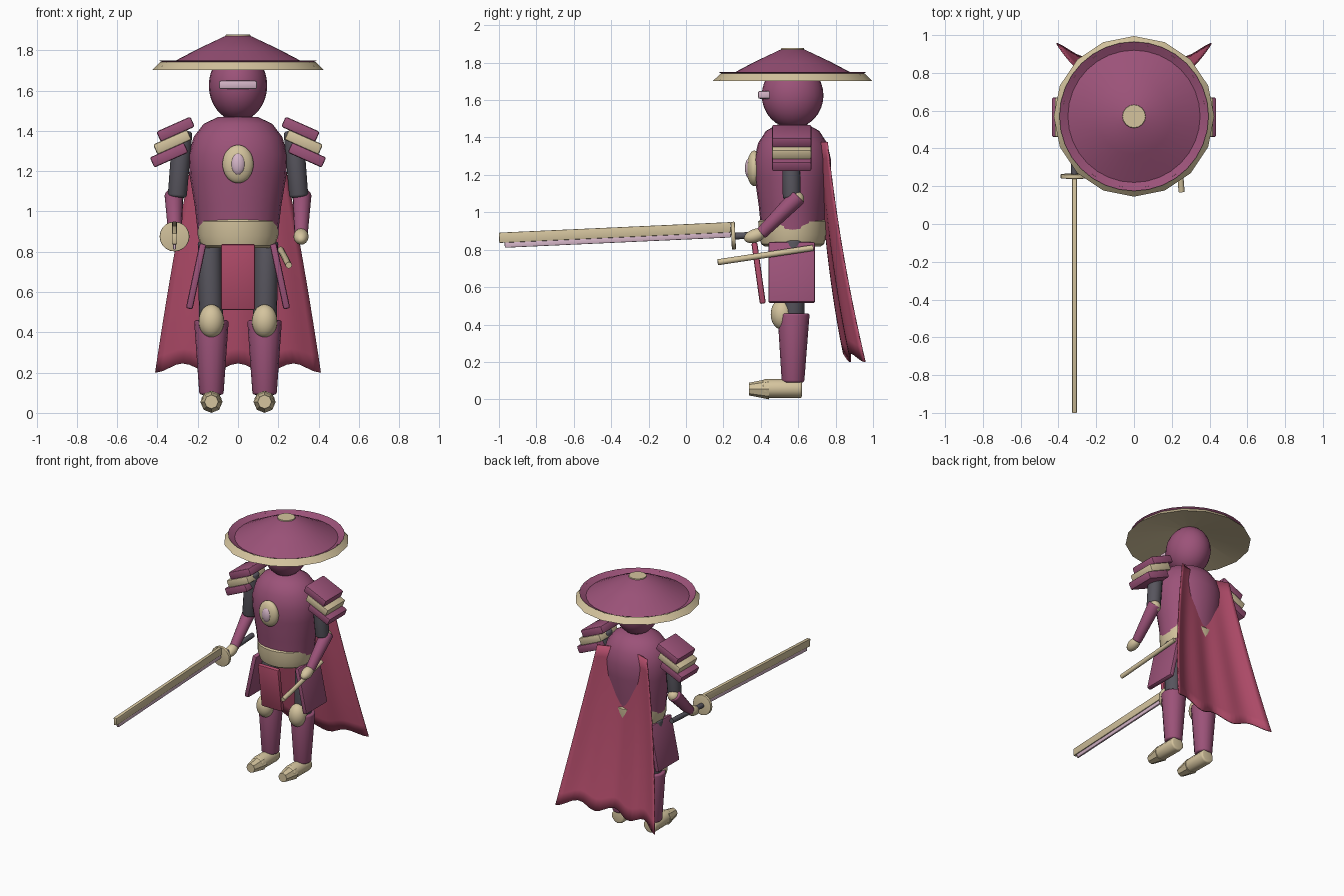
import bpy, bmesh, math
from mathutils import Vector, Matrix

if "Cube" in bpy.data.objects:
    bpy.data.objects.remove(bpy.data.objects["Cube"])


def paint(name, rgb):
    m = bpy.data.materials.new(name)
    m.use_nodes = True
    m.diffuse_color = (*rgb, 1)
    m.node_tree.nodes["Principled BSDF"].inputs["Base Color"].default_value = (*rgb, 1)
    return m


PLUM = paint("plum armour", (0.33, 0.085, 0.19))
RED = paint("crimson cloth", (0.46, 0.075, 0.15))
TAN = paint("straw tan", (0.66, 0.55, 0.34))
GREY = paint("dark grey cloth", (0.095, 0.09, 0.11))
PINK = paint("pale pink", (0.66, 0.46, 0.57))
CY = 0.57  # depth of the body axis


def finish(name, bm, mat, angle=40):
    bmesh.ops.recalc_face_normals(bm, faces=bm.faces)
    for f in bm.faces:
        f.smooth = True
    for e in bm.edges:
        e.smooth = e.calc_face_angle(0) < math.radians(angle)
    me = bpy.data.meshes.new(name)
    bm.to_mesh(me)
    bm.free()
    me.materials.append(mat)
    ob = bpy.data.objects.new(name, me)
    bpy.context.collection.objects.link(ob)
    return ob


def ball(name, c, r, mat, turn=0):
    bm = bmesh.new()
    m = Matrix.Translation(c) @ Matrix.Rotation(turn, 4, 'X') @ Matrix.Diagonal((*r, 1))
    bmesh.ops.create_uvsphere(bm, u_segments=24, v_segments=16, radius=1, matrix=m)
    return finish(name, bm, mat)


def rod(name, a, b, r1, r2, mat, bevel=0.0, sides=16):
    a, b = Vector(a), Vector(b)
    d = b - a
    bm = bmesh.new()
    m = Matrix.Translation((a + b) / 2) @ d.to_track_quat('Z', 'Y').to_matrix().to_4x4()
    bmesh.ops.create_cone(bm, cap_ends=True, segments=sides, radius1=r1, radius2=r2,
                          depth=d.length, matrix=m)
    if bevel:
        rims = [e for e in bm.edges if any(len(f.verts) > 4 for f in e.link_faces)]
        bmesh.ops.bevel(bm, geom=rims, offset=bevel, segments=3, profile=0.5, affect='EDGES')
    return finish(name, bm, mat)


def slab(name, c, size, mat, axis='X', deg=0, bevel=0.01):
    bm = bmesh.new()
    bmesh.ops.create_cube(bm, size=1, matrix=Matrix.Diagonal((*size, 1)))
    bmesh.ops.bevel(bm, geom=bm.edges[:], offset=bevel, segments=2, profile=0.5, affect='EDGES')
    bm.transform(Matrix.Translation(c) @ Matrix.Rotation(math.radians(deg), 4, axis))
    return finish(name, bm, mat)


def lathe(name, profile, mat, depth=1.0, sides=24, angle=40):
    bm = bmesh.new()
    rings = []
    for r, z in profile:
        rings.append([bm.verts.new((r * math.cos(k * math.tau / sides),
                                    CY + depth * r * math.sin(k * math.tau / sides), z))
                      for k in range(sides)])
    for lo, hi in zip(rings, rings[1:]):
        for k in range(sides):
            n = (k + 1) % sides
            bm.faces.new((lo[k], lo[n], hi[n], hi[k]))
    return finish(name, bm, mat, angle)


# Hat: straw brim, plum crown with an upturned lip, straw button
lathe("hat_brim", [(0.005, 1.79), (0.425, 1.703), (0.385, 1.742)], TAN, sides=16, angle=30)
lathe("hat_crown", [(0.395, 1.75), (0.35, 1.727), (0.2, 1.806), (0.06, 1.872), (0.003, 1.873)],
      PLUM, sides=32, angle=30)
rod("hat_button", (0, CY, 1.86), (0, CY, 1.878), 0.065, 0.06, TAN)

# Head and visor
ball("head", (0, CY, 1.625), (0.145, 0.165, 0.175), PLUM)
slab("visor", (0, 0.42, 1.628), (0.19, 0.07, 0.042), PINK)

# Torso, belt and chest emblem
lathe("torso", [(0.003, 1.475), (0.1, 1.468), (0.17, 1.435), (0.22, 1.37), (0.245, 1.28),
                (0.24, 1.18), (0.215, 1.03), (0.2, 0.9), (0.003, 0.9)], PLUM, depth=0.84)
lathe("belt", [(0.003, 0.96), (0.19, 0.96), (0.202, 0.95), (0.2, 0.88), (0.185, 0.83),
               (0.165, 0.818), (0.003, 0.818)], TAN, depth=0.91)
ball("emblem_rim", (0, 0.365, 1.235), (0.077, 0.04, 0.095), TAN)
ball("emblem_gem", (0, 0.34, 1.235), (0.036, 0.025, 0.055), PINK)

# Hanging front apron
slab("front_apron", (0, 0.388, 0.675), (0.17, 0.032, 0.33), RED, 'X', 8)

for s, side in ((1, "left"), (-1, "right")):
    # Layered shoulder plates
    for i, mat in enumerate((PLUM, TAN, PLUM)):
        slab(f"{side}_shoulder_plate_{i + 1}", (s * (0.31 + 0.016 * i), 0.565, 1.408 - 0.064 * i),
             (0.185, 0.21, 0.055), mat, 'Y', s * 24)

    # Arm
    rod(side + "_upper_arm", (s * 0.275, 0.56, 1.4), (s * 0.302, 0.565, 1.07),
        0.05, 0.048, GREY, 0.015)
    ball(side + "_elbow", (s * 0.312, 0.59, 1.07), (0.042,) * 3, TAN)
    rod(side + "_forearm", (s * 0.318, 0.6, 1.085), (s * 0.313, 0.4, 0.885),
        0.047, 0.033, PLUM, 0.01)
    ball(side + "_hand", (s * 0.313, 0.37, 0.875), (0.037, 0.062, 0.036), TAN, math.radians(20))

    # Hip plate
    slab(side + "_hip_plate", (s * 0.208, 0.565, 0.678), (0.034, 0.25, 0.33), PLUM, 'Y', -s * 12)

    # Leg
    rod(side + "_thigh", (s * 0.132, 0.575, 0.4), (s * 0.142, 0.575, 0.85), 0.06, 0.058, GREY, 0.01)
    ball(side + "_knee", (s * 0.132, 0.515, 0.455), (0.063, 0.062, 0.083), TAN)
    rod(side + "_shin", (s * 0.132, 0.572, 0.09), (s * 0.132, 0.575, 0.46), 0.06, 0.086, PLUM, 0.012)

    # Foot with tapered toe
    rod(side + "_foot", (s * 0.132, 0.62, 0.058), (s * 0.132, 0.41, 0.058),
        0.052, 0.05, TAN, 0.012, 10)
    rod(side + "_toe", (s * 0.132, 0.445, 0.055), (s * 0.132, 0.337, 0.055),
        0.055, 0.034, TAN, 0, 8)

# Long sword held in the right hand
SX = -0.315
slab("sword_spine", (SX, -0.38, 0.892), (0.026, 1.24, 0.055), TAN, 'X', 2.6, 0.004)
slab("sword_edge", (SX, -0.365, 0.853), (0.014, 1.21, 0.03), PINK, 'X', 2.6, 0.004)
rod("sword_guard", (SX, 0.242, 0.875), (SX, 0.264, 0.876), 0.074, 0.074, TAN, 0.004, 20)
rod("sword_grip", (SX, 0.25, 0.872), (SX, 0.62, 0.892), 0.018, 0.018, GREY)

# Short blade case on the left hip
rod("short_scabbard", (0.252, 0.17, 0.733), (0.212, 0.68, 0.81), 0.016, 0.016, TAN, 0, 12)

# Cape: flared sheet with swept-back sides and a scalloped hem
bm = bmesh.new()
COLS, ROWS = 24, 14
grid = []
for j in range(ROWS + 1):
    t = j / ROWS
    row = []
    for i in range(COLS + 1):
        u = 2 * i / COLS - 1
        wave = math.cos(3 * math.pi * u)
        x = u * (0.205 + 0.235 * t - 0.03 * t * t)
        y = 0.71 + 0.07 * t + 0.075 * t * t + (0.045 + 0.045 * t) * u * u - 0.012 * t * wave
        z = 1.375 - 1.175 * t + 0.023 * t ** 4 * (wave + 1)
        row.append(bm.verts.new((x, y, z)))
    grid.append(row)
for a, b in zip(grid, grid[1:]):
    for i in range(COLS):
        bm.faces.new((a[i], a[i + 1], b[i + 1], b[i]))
cape = finish("cape", bm, RED, 60)
thick = cape.modifiers.new("thickness", 'SOLIDIFY')
thick.thickness = 0.008
thick.offset = 0
